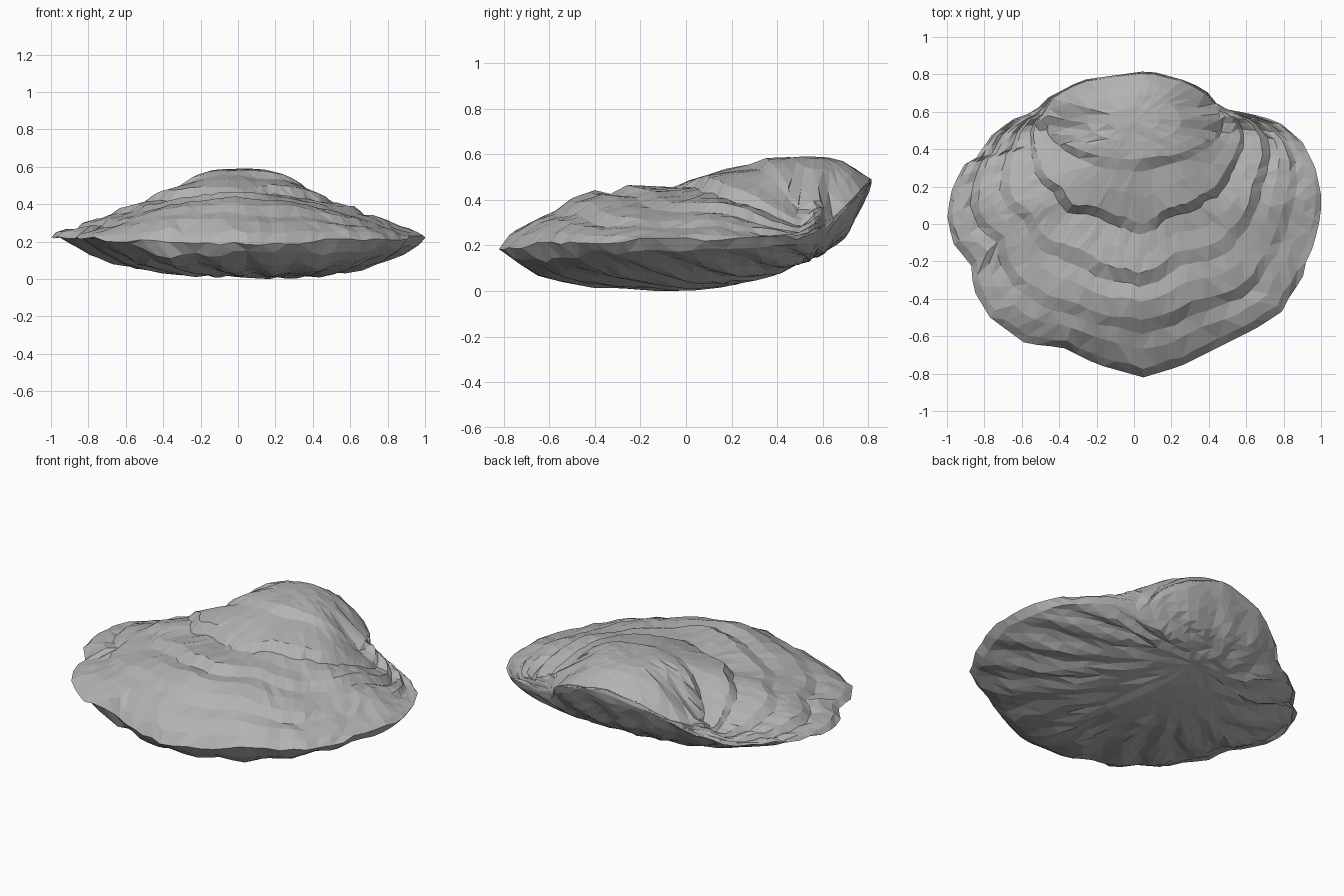
import bpy, bmesh, math, random
from mathutils import Vector

random.seed(4)
cube = bpy.data.objects.get("Cube")
if cube:
    bpy.data.objects.remove(cube)

# Rim outline: each side runs from the front tip to the back of the beak
LEFT = [(.05, -.82), (.25, -.76), (.45, -.66), (.65, -.56), (.79, -.47), (.84, -.37),
        (.9, -.3), (.92, -.2), (.96, -.12), (1, .05), (1, .16), (.97, .3), (.9, .44),
        (.77, .55), (.62, .59), (.46, .62), (.4, .7), (.3, .76), (.08, .82)]
RIGHT = [(.05, -.82), (-.2, -.75), (-.38, -.66), (-.58, -.64), (-.77, -.5), (-.86, -.35),
         (-.87, -.22), (-.97, -.1), (-1, .05), (-.97, .2), (-.9, .33), (-.83, .36),
         (-.78, .46), (-.65, .56), (-.53, .6), (-.47, .67), (-.28, .77), (.08, .82)]

# Lengthwise profiles as (y, z): crest, rim and keel
CREST = [(-.82, .2), (-.7, .29), (-.55, .375), (-.4, .435), (-.25, .46), (-.1, .46),
         (0, .47), (.1, .515), (.25, .56), (.4, .585), (.6, .59), (.7, .565), (.82, .49)]
RIM = [(-.82, .19), (-.5, .215), (.5, .235), (.6, .26), (.7, .35), (.82, .48)]
KEEL = [(-.82, .18), (-.7, .095), (-.6, .06), (-.4, .03), (0, .01), (.2, .03),
        (.4, .08), (.6, .165), (.7, .24), (.82, .47)]
# Along y: roundness of the cross-section, and how far it narrows to a hump
ROUND = [(-.8, 1.5), (.3, 1.55), (.5, 1.6), (.62, 2.3), (.8, 2)]
HUMP = [(.1, 0), (.45, 1), (.52, 1), (.61, 0)]


def interp(table, v):
    for (a, p), (b, q) in zip(table, table[1:]):
        if v <= b:
            return p + (q - p) * max(0, v - a) / (b - a)
    return table[-1][1]


def side_ratio(p):
    """0 on the centre line, 1 on the rim."""
    side = LEFT if p.x >= 0 else RIGHT
    width = abs(interp([(y, x) for x, y in side], p.y))
    return min(1, abs(p.x) / max(width, .02))


def top_height(p):
    r = side_ratio(p)
    dome = 1 - r ** interp(ROUND, p.y)
    bell = (1 - r ** 6) / (1 + (r / .5) ** 4)
    fill = dome + (bell - dome) * interp(HUMP, p.y)
    rim_z = interp(RIM, p.y)
    return rim_z + (interp(CREST, p.y) - rim_z) * fill


def bottom_height(p):
    rim_z = interp(RIM, p.y)
    return rim_z + (interp(KEEL, p.y) - rim_z) * (1 - side_ratio(p) ** 3) - .025 * p.x


def resample(points, count):
    """Even spacing along a closed outline."""
    pts = [Vector(p) for p in points]
    segs = list(zip(pts, pts[1:] + pts[:1]))
    total = sum((b - a).length for a, b in segs)
    out = []
    for i in range(count):
        d = total * i / count
        for a, b in segs:
            if d <= (b - a).length:
                out.append(a.lerp(b, d / (b - a).length))
                break
            d -= (b - a).length
    return out


COLS = 76
rim = resample(LEFT + RIGHT[-2:0:-1], COLS)
beak_centre, keel_centre = Vector((0, .55)), Vector((0, .5))
bm = bmesh.new()
crowded = []


def jitter(amount):
    return random.uniform(-amount, amount)


def bridge(outer, inner):
    for i in range(COLS):
        j = (i + 1) % COLS
        quad = (outer[i], outer[j], inner[j], inner[i])
        # alternate the diagonals for an irregular faceted surface
        k = random.randint(0, 1)
        bm.faces.new((quad[k], quad[k + 1], quad[k + 2]))
        bm.faces.new((quad[k], quad[k + 2], quad[(k + 3) % 4]))


def close(ring, point):
    tip = bm.verts.new(point)
    crowded.append(tip)
    for i in range(COLS):
        bm.faces.new((ring[i], ring[(i + 1) % COLS], tip))


def beak_radius(d):
    depth = .2 if d.y < 0 else .3
    n = d.normalized()
    return min(d.length * .96, 1 / math.hypot(n.x / .46, n.y / depth))


rim_ring = [bm.verts.new((p.x, p.y, interp(RIM, p.y) + jitter(.012))) for p in rim]

# Upper valve: growth layers from the rim up to the beak, as (position, step)
LAYERS = [(.96, .01), (.88, .002), (.81, -.012), (.75, .006), (.66, .002), (.58, -.014),
          (.51, .008), (.42, -.002), (.33, -.02), (.28, .01), (.17, -.004),
          (.06, -.016), (0, .004)]
last = rim_ring
for n, (s, step) in enumerate(LAYERS):
    ring = []
    for i, p in enumerate(rim):
        d = p - beak_centre
        b = beak_radius(d)
        angle = math.tau * i / COLS
        wave = .07 * (math.sin(angle * 5 + s * 5) + .6 * math.sin(angle * 11)) * s * (1 - s)
        r = b + (d.length - b) * (s + wave + jitter(.006))
        q = beak_centre + d.normalized() * r
        open_part = min(1, 2 * (1 - b / d.length))
        strength = 1 + .6 * math.sin(angle * 3 + n // 3 * 2)
        rough = jitter(.002 + .006 * s)
        z = top_height(q) + (step * strength + rough) * open_part
        ring.append(bm.verts.new((q.x, q.y, z)))
    bridge(last, ring)
    if s < .2:
        crowded += ring
    last = ring

# Smooth beak cap
for s in (.8, .55, .3):
    ring = []
    for p in rim:
        d = p - beak_centre
        q = beak_centre + d.normalized() * beak_radius(d) * s
        z = top_height(q) + jitter(.003)
        ring.append(bm.verts.new((q.x, q.y, min(z, .59))))
    bridge(last, ring)
    crowded += ring
    last = ring
close(last, (0, .55, .59))

# Lower valve: swirling ribs fan out from under the beak
last = rim_ring
for s in (.97, .9, .82, .73, .63, .53, .43, .33, .23, .12):
    ring = []
    for i, p in enumerate(rim):
        q = keel_centre.lerp(p, s + jitter(.008))
        rib = .018 * math.sin(math.tau * (i / 4 + s * 1.4)) * min(1, 5 * (1 - s) + .2) * s
        z = bottom_height(q) + rib + jitter(.004)
        ring.append(bm.verts.new((q.x, q.y, max(0, z))))
    bridge(last, ring)
    if s < .5:
        crowded += ring
    last = ring
close(last, (0, .5, interp(KEEL, .5)))

# Thin out the crowded middle so facets stay of even size
bmesh.ops.remove_doubles(bm, verts=crowded, dist=.035)
bmesh.ops.recalc_face_normals(bm, faces=bm.faces)
mesh = bpy.data.meshes.new("shell")
bm.to_mesh(mesh)
bm.free()
shell = bpy.data.objects.new("shell", mesh)
bpy.context.collection.objects.link(shell)

# Plain grey
grey = bpy.data.materials.new("stone_grey")
grey.use_nodes = True
colour = (.45, .45, .45, 1)
grey.diffuse_color = colour
grey.node_tree.nodes["Principled BSDF"].inputs["Base Color"].default_value = colour
mesh.materials.append(grey)
